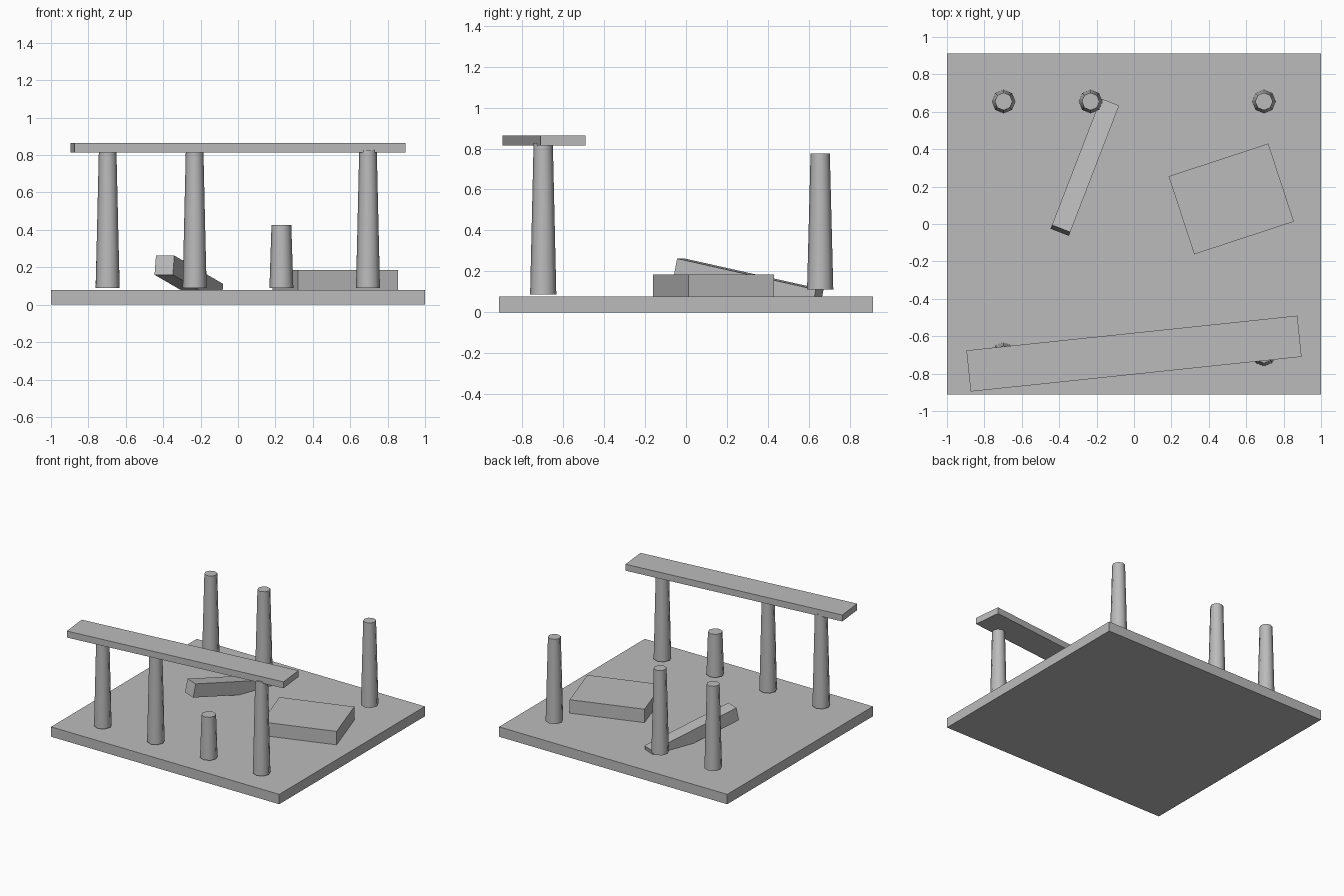
import bpy
from math import radians
from mathutils import Matrix, Vector

default = bpy.data.objects.get("Cube")
if default:
    bpy.data.objects.remove(default, do_unlink=True)

# Single stone colour
stone = bpy.data.materials.new("grey_stone")
stone.use_nodes = True
colour = (0.5, 0.5, 0.5, 1)
stone.diffuse_color = colour
stone.node_tree.nodes["Principled BSDF"].inputs["Base Color"].default_value = colour


def block(name, size, centre, turn=0, tilt=0):
    """Box of the given size, tilted about x and then turned about z (degrees)."""
    bpy.ops.mesh.primitive_cube_add(size=1)
    ob = bpy.context.object
    ob.name = name
    ob.data.transform(Matrix.Diagonal((*size, 1)))
    ob.rotation_euler = (radians(tilt), 0, radians(turn))
    ob.location = centre
    ob.data.materials.append(stone)
    return ob


def column(name, x, y, bottom, top, top_radius=0.047):
    """Tapered eight-sided column between two heights."""
    bpy.ops.mesh.primitive_cone_add(
        vertices=8, radius1=0.064, radius2=top_radius, depth=top - bottom,
        location=(x, y, (top + bottom) / 2))
    ob = bpy.context.object
    ob.name = name
    ob.data.materials.append(stone)
    bpy.ops.object.shade_smooth_by_angle(angle=radians(50))


# Floor plate
FLOOR = 0.078
block("floor_plate", (2, 1.824, FLOOR), (0, 0, FLOOR / 2))

# Columns: front row carries the lintel, back row stands free
SPOTS = {"right": -0.697, "middle": -0.232, "left": 0.695}
for side, x in SPOTS.items():
    column(f"front_{side}_column", x, -0.697, 0.088, 0.826)
    column(f"back_{side}_column", x, 0.655, 0.112, 0.776)
column("broken_front_column", 0.232, -0.697, 0.088, 0.425, 0.053)

# Lintel lying slightly askew on the front columns
block("lintel", (1.779, 0.221, 0.051), (0, -0.693, 0.839), turn=6)

# Fallen slab flat on the floor
block("fallen_slab", (0.561, 0.439, 0.107), (0.52, 0.134, 0.131), turn=18.2)

# Fallen beam, its far end sunk into the floor
THICK, TURN, TILT = 0.105, -21.1, -11.8
rot = Matrix.Rotation(radians(TURN), 3, "Z") @ Matrix.Rotation(radians(TILT), 3, "X")
top_middle = Vector((-0.259, 0.314, 0.187))
block("fallen_beam", (0.105, 0.741, THICK),
      top_middle - rot @ Vector((0, 0, THICK / 2)), TURN, TILT)
